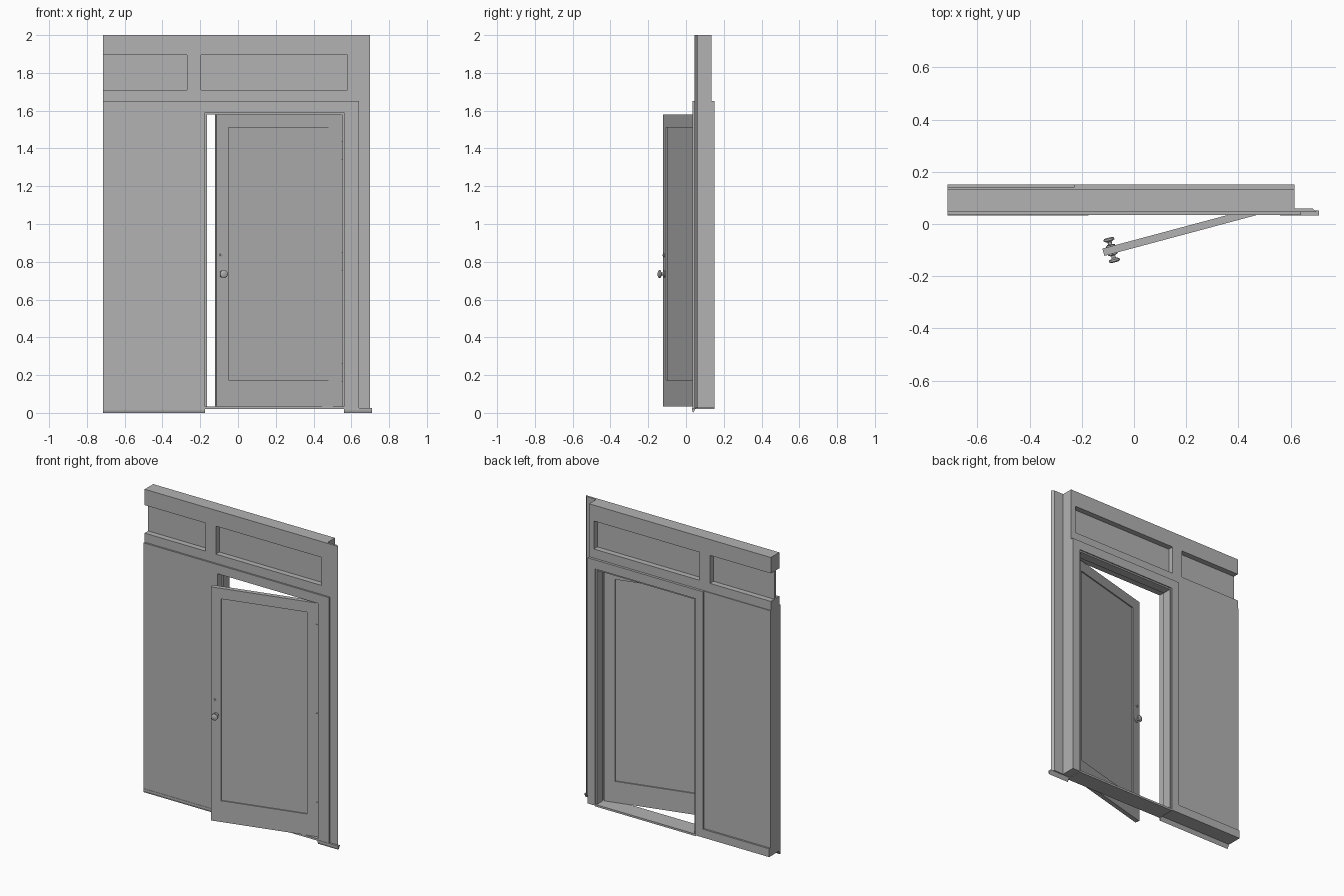
import bpy, bmesh, math
from mathutils import Matrix

cube = bpy.data.objects.get("Cube")
if cube:
    bpy.data.objects.remove(cube)

grey = bpy.data.materials.new("plain grey")
grey.use_nodes = True
tone = (0.45, 0.45, 0.45, 1)
grey.diffuse_color = tone
grey.node_tree.nodes["Principled BSDF"].inputs["Base Color"].default_value = tone


def finish(name, bm, parent=None):
    bmesh.ops.recalc_face_normals(bm, faces=bm.faces)
    mesh = bpy.data.meshes.new(name)
    bm.to_mesh(mesh)
    bm.free()
    mesh.materials.append(grey)
    ob = bpy.data.objects.new(name, mesh)
    bpy.context.collection.objects.link(ob)
    ob.parent = parent
    return ob


def box(name, x, y, z, parent=None):
    """Box from (min, max) pairs."""
    bm = bmesh.new()
    size = [b - a for a, b in (x, y, z)]
    mid = [(a + b) / 2 for a, b in (x, y, z)]
    bmesh.ops.create_cube(bm, size=1, matrix=Matrix.Translation(mid) @ Matrix.Diagonal((*size, 1)))
    return finish(name, bm, parent)


def prism(name, points, move):
    """Extrude a closed outline along a vector."""
    bm = bmesh.new()
    face = bm.faces.new([bm.verts.new(p) for p in points])
    ext = bmesh.ops.extrude_face_region(bm, geom=[face])
    bmesh.ops.translate(bm, vec=move, verts=[v for v in ext["geom"] if isinstance(v, bmesh.types.BMVert)])
    return finish(name, bm)


def lathe(name, profile, place, parent, steps=16):
    """Spin (radius, distance) points about the y axis."""
    bm = bmesh.new()
    verts = [bm.verts.new((r, d, 0)) for r, d in profile]
    edges = [bm.edges.new(p) for p in zip(verts, verts[1:])]
    bmesh.ops.spin(bm, geom=verts + edges, cent=(0, 0, 0), axis=(0, 1, 0), angle=math.tau, steps=steps)
    bmesh.ops.remove_doubles(bm, verts=bm.verts, dist=0.0001)
    bmesh.ops.transform(bm, matrix=place, verts=bm.verts)
    ob = finish(name, bm, parent)
    for p in ob.data.polygons:
        p.use_smooth = True
    ob.data.set_sharp_from_angle(angle=math.radians(35))
    return ob


LEFT, RIGHT = -0.715, 0.615        # wall ends
JAMB_R, JAMB_L = -0.175, 0.56      # rough door opening
HEAD, LEDGE, TOP = 1.59, 1.65, 2.0
FRONT, BACK, FLOOR = 0.035, 0.152, 0.025

# Lower wall around the doorway
box("wall_panel", (LEFT, JAMB_R), (FRONT, 0.14), (FLOOR, LEDGE))
box("wall_back_stile", (-0.23, JAMB_R), (0.14, BACK), (FLOOR, LEDGE))
box("wall_back_bottom_rail", (LEFT, -0.23), (0.14, BACK), (FLOOR, 0.08))
box("door_head", (JAMB_R, JAMB_L), (FRONT, BACK), (HEAD, LEDGE))
box("door_post", (JAMB_L, RIGHT), (FRONT, BACK), (FLOOR, LEDGE))
box("door_post_front_lip", (RIGHT, 0.64), (FRONT, 0.055), (FLOOR, LEDGE))

# Door stops and threshold
box("right_stop", (JAMB_R, JAMB_R + 0.01), (0.085, 0.145), (FLOOR, HEAD))
box("left_stop", (JAMB_L - 0.01, JAMB_L), (0.085, 0.145), (FLOOR, HEAD))
box("head_stop", (JAMB_R, JAMB_L), (0.085, 0.145), (HEAD - 0.01, HEAD))
box("threshold", (JAMB_R, JAMB_L), (FRONT, BACK), (0.02, 0.033))

# Header with two recessed panels
hy = (0.046, 0.135)
box("header_top_rail", (LEFT, RIGHT), hy, (1.895, TOP))
box("header_bottom_rail", (LEFT, RIGHT), hy, (LEDGE, 1.71))
for name, x in (("header_middle_stile", (-0.27, -0.195)), ("header_end_stile", (0.58, RIGHT))):
    box(name, x, hy, (1.71, 1.895))
box("header_panel", (LEFT, 0.58), (0.083, 0.098), (1.71, 1.895))

# Mitred corner strip
prism("corner_strip", [(RIGHT, 0.046, FLOOR), (0.70, 0.046, FLOOR), (0.685, 0.06, FLOOR), (RIGHT, 0.06, FLOOR)],
      (0, 0, TOP - FLOOR))

# Drip edge along the bottom, either side of the door
for name, x0, x1 in (("drip_edge_right", LEFT, JAMB_R), ("drip_edge_left", JAMB_L, 0.71)):
    prism(name, [(x0, 0.033, FLOOR), (x0, 0.052, FLOOR), (x0, 0.037, 0), (x0, 0.033, 0.012)], (x1 - x0, 0, 0))

# Open door, modelled closed and swung about its hinge
hinge = bpy.data.objects.new("door_pivot", None)
bpy.context.collection.objects.link(hinge)
hinge.location = (0.548, 0.055, 0)
hinge.rotation_euler.z = math.radians(15)
W, T, Z0, Z1 = 0.685, 0.029, 0.035, 1.58
dy = (0, T)
box("door_hinge_stile", (-0.07, 0), dy, (Z0, Z1), hinge)
box("door_lock_stile", (-W, -0.619), dy, (Z0, Z1), hinge)
box("door_bottom_rail", (-0.619, -0.07), dy, (Z0, 0.175), hinge)
box("door_top_rail", (-0.619, -0.07), dy, (1.51, Z1), hinge)
box("door_panel", (-0.619, -0.07), (0.008, T - 0.008), (0.175, 1.51), hinge)

# Hinges
for z in (0.215, 0.803, 1.39):
    box("door_hinge", (-0.012, 0.006), (-0.005, 0.012), (z - 0.05, z + 0.05), hinge)

# Knobs and lock cylinders on both sides
knob = [(0, 0), (0.018, 0), (0.018, 0.004), (0.008, 0.007), (0.008, 0.017),
        (0.021, 0.023), (0.021, 0.03), (0.015, 0.034), (0, 0.034)]
lock = [(0, 0), (0.009, 0), (0.009, 0.004), (0.004, 0.005), (0.004, 0.008), (0, 0.008)]
for side, y, sign in (("front", 0, -1), ("back", T, 1)):
    flip = Matrix.Diagonal((1, sign, 1, 1))
    lathe(side + "_knob", knob, Matrix.Translation((-0.652, y, 0.735)) @ flip, hinge)
    lathe(side + "_lock", lock, Matrix.Translation((-0.66, y, 0.835)) @ flip, hinge)
